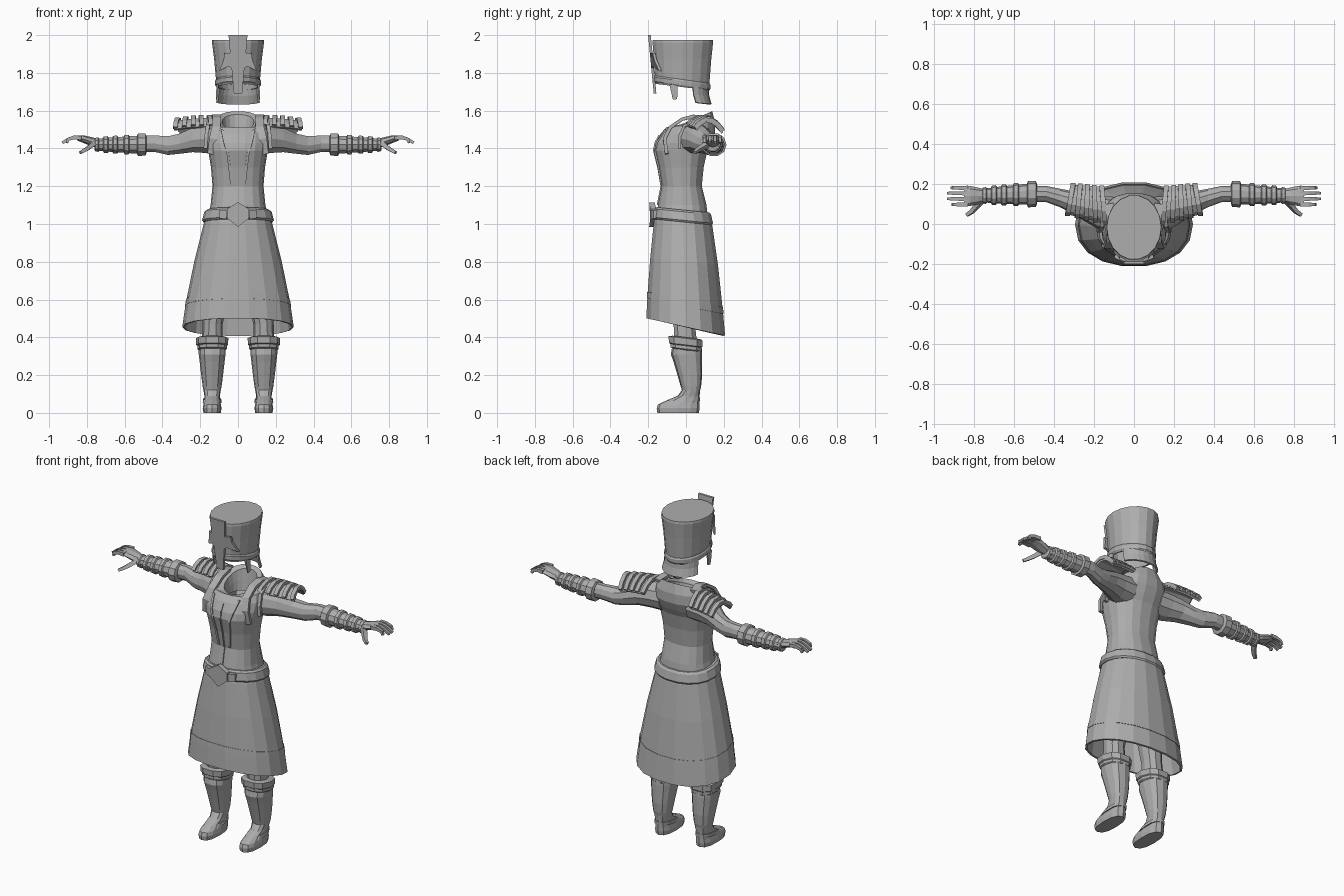
import bpy, bmesh, math
from mathutils import Vector

grey = bpy.data.materials.new("plain grey")
grey.diffuse_color = (0.42, 0.42, 0.42, 1)


def finish(name, bm, mirror=False, solid=0):
    bmesh.ops.recalc_face_normals(bm, faces=bm.faces)
    me = bpy.data.meshes.new(name)
    bm.to_mesh(me)
    bm.free()
    me.materials.append(grey)
    ob = bpy.data.objects.new(name, me)
    bpy.context.collection.objects.link(ob)
    if solid:
        m = ob.modifiers.new("thickness", 'SOLIDIFY')
        m.thickness = solid
        m.offset = -1
    if mirror:
        ob.modifiers.new("mirror", 'MIRROR')
    return ob


def loft(name, rings, caps=(True, True), closed=True, **kw):
    bm = bmesh.new()
    vs = [[bm.verts.new(p) for p in r] for r in rings]
    n = len(vs[0])
    for a, b in zip(vs, vs[1:]):
        for i in range(n if closed else n - 1):
            j = (i + 1) % n
            bm.faces.new((a[i], a[j], b[j], b[i]))
    if caps[0]:
        bm.faces.new(vs[0])
    if caps[1]:
        bm.faces.new(vs[-1])
    return finish(name, bm, **kw)


def oval(t, p):
    c, s = math.cos(t), math.sin(t)
    return math.copysign(abs(c) ** (2 / p), c), math.copysign(abs(s) ** (2 / p), s)


# Horizontal ring: height, half width, front y, back y, tilt in y
def flat_ring(z, rx, y0, y1, tilt=0, cx=0, n=18, p=2.2, a0=0, a1=None):
    cy, ry = (y0 + y1) / 2, (y1 - y0) / 2
    out = []
    for i in range(n):
        t = 2 * math.pi * i / n if a1 is None else a0 + (a1 - a0) * i / (n - 1)
        c, s = oval(t, p)
        out.append((cx + rx * c, cy + ry * s, z + tilt * ry * s))
    return out


# Upright ring facing along x, used for arms
def arm_ring(x, cy, cz, ry, rz, n=10):
    return [(x, cy + ry * math.cos(2 * math.pi * i / n),
             cz + rz * math.sin(2 * math.pi * i / n)) for i in range(n)]


# Rectangular bar swept along a path
def bar(name, pts, side, w, h, taper=1.0, **kw):
    pts = [Vector(p) for p in pts]
    rings = []
    for i, p in enumerate(pts):
        t = (pts[min(i + 1, len(pts) - 1)] - pts[max(i - 1, 0)]).normalized()
        s = Vector(side)
        s = (s - t * s.dot(t)).normalized()
        u = t.cross(s)
        k = 1 + (taper - 1) * i / (len(pts) - 1)
        rings.append([p + s * (a * w * k / 2) + u * (b * h * k / 2)
                      for a, b in ((-1, -1), (1, -1), (1, 1), (-1, 1))])
    return loft(name, rings, **kw)


# Flat outline in x and z given thickness towards +y
def plate(name, outline, y_at, thick, **kw):
    bm = bmesh.new()
    f = [bm.verts.new((x, y_at(x, z), z)) for x, z in outline]
    b = [bm.verts.new((x, y_at(x, z) + thick, z)) for x, z in outline]
    n = len(f)
    bm.faces.new(f)
    bm.faces.new(b[::-1])
    for i in range(n):
        bm.faces.new((f[i], f[(i + 1) % n], b[(i + 1) % n], b[i]))
    return finish(name, bm, **kw)


# Jacket with open neck
torso = [(1.02, .165, -.16, .12), (1.10, .145, -.15, .11), (1.20, .135, -.13, .085),
         (1.30, .143, -.147, .095), (1.39, .158, -.17, .115), (1.43, .165, -.162, .135),
         (1.48, .165, -.135, .155), (1.525, .15, -.105, .155)]
rings = [flat_ring(*r, tilt=.1 if r[0] > 1.5 else 0, p=2.4) for r in torso]
rings += [flat_ring(1.55, .115, -.085, .14, .42), flat_ring(1.54, .085, -.07, .12, .42),
          flat_ring(1.49, .075, -.06, .11, .3), flat_ring(1.45, .07, -.05, .10)]
loft("jacket", rings, caps=(True, False))


def front_y(x, z):
    for a, b in zip(torso, torso[1:]):
        if a[0] <= z <= b[0]:
            k = (z - a[0]) / (b[0] - a[0])
            rx, y0, y1 = (a[i] + (b[i] - a[i]) * k for i in (1, 2, 3))
            return (y0 + y1) / 2 - (y1 - y0) / 2 * max(0, 1 - (x / rx) ** 2.4) ** (1 / 2.4)
    return 0


# Lapels and jacket seams
bar("lapel", [(.125, .10, 1.56), (.115, .04, 1.57), (.112, -.02, 1.555), (.115, -.085, 1.51),
              (.13, front_y(.13, 1.45) - .005, 1.45), (.14, front_y(.14, 1.37) - .003, 1.37)],
    (1, 0, 0), .045, .018, mirror=True)
bar("jacket_panel_edge", [(x, front_y(x, z) - .001, z) for x, z in
                          ((.085, 1.50), (.07, 1.43), (.055, 1.38), (.045, 1.30), (.035, 1.21))],
    (1, 0, 0), .012, .010, mirror=True)
bar("jacket_centre_seam", [(0, front_y(0, z) - .001, z) for z in (1.47, 1.43, 1.39, 1.30, 1.2, 1.1)],
    (1, 0, 0), .006, .008)

# Skirt and raised hem stripe
skirt = [(.455, .295, -.213, .21, -.22), (.58, .277, -.207, .198, -.2),
         (.80, .232, -.192, .172, -.1), (1.0, .182, -.172, .142, -.08), (1.03, .172, -.165, .135, -.08)]
loft("skirt", [flat_ring(*r) for r in skirt], caps=(False, False), solid=.012)
loft("hem_stripe", [flat_ring(.565, .281, -.2105, .202, -.2), flat_ring(.60, .2755, -.208, .1985, -.2)],
     caps=(False, False), solid=.006)

# Belt, buckle and loops
loft("belt", [flat_ring(1.01, .183, -.17, .14, -.1), flat_ring(1.02, .19, -.178, .145, -.1),
              flat_ring(1.065, .178, -.172, .135, -.1), flat_ring(1.075, .165, -.163, .125, -.1)])
plate("buckle", [(0, .985), (.058, 1.03), (.058, 1.08), (0, 1.115), (-.058, 1.08), (-.058, 1.03)],
      lambda x, z: -.195 + abs(x) * .1, .03)
plate("belt_loop", [(.062, 1.025), (.098, 1.03), (.098, 1.075), (.062, 1.075)],
      lambda x, z: -.186 + (x - .06) * .4, .03, mirror=True)

# Sleeves
loft("sleeve", [arm_ring(*r) for r in (
    (.09, .045, 1.455, .09, .085), (.17, .055, 1.452, .085, .08), (.24, .08, 1.445, .07, .068),
    (.31, .11, 1.425, .055, .056), (.37, .13, 1.415, .046, .052), (.44, .15, 1.425, .04, .046),
    (.51, .15, 1.425, .042, .045))], mirror=True)
bar("shoulder_strap", [(.172, -.035, 1.40), (.168, -.035, 1.46), (.16, -.01, 1.52), (.155, .05, 1.545)],
    (1, 0, 0), .02, .015, mirror=True)

# Bracer with ridged bands
prof = [(.485, .05), (.49, .064), (.53, .066), (.535, .052), (.575, .05), (.58, .058), (.60, .057),
        (.605, .047), (.635, .045), (.64, .053), (.66, .052), (.665, .043), (.685, .041), (.69, .05),
        (.71, .048), (.715, .038), (.735, .036), (.74, .042), (.755, .040), (.76, .03)]
loft("bracer", [arm_ring(x, .15 - (x - .485) * .03, 1.42, r, r * .95) for x, r in prof], mirror=True)

# Hand, fingers and thumb
loft("palm", [arm_ring(*r, n=8) for r in (
    (.74, .142, 1.425, .03, .026), (.78, .14, 1.437, .042, .024), (.82, .14, 1.45, .05, .02),
    (.85, .14, 1.455, .05, .014))], mirror=True)
for i, (y, tip) in enumerate(((.098, .905), (.126, .93), (.154, .93), (.181, .91))):
    bar("finger_%d" % (i + 1), [(.83, y, 1.456), (.87, y - .001, 1.458), (.90, y, 1.448), (tip, y, 1.43)],
        (0, 1, 0), .021, .022, taper=.65, mirror=True)
bar("thumb", [(.765, .115, 1.425), (.79, .085, 1.405), (.81, .062, 1.392), (.835, .045, 1.378)],
    (0, 1, 0), .028, .026, taper=.6, mirror=True)

# Shoulder plates with ribs
def shoulder_arc(k, lift=0):
    out = []
    for v, z in ((0, 1.515), (.12, 1.54), (.35, 1.56), (.6, 1.558), (.82, 1.535), (1, 1.50)):
        y0, y1 = 0 + .05 * k, .185 + .012 * k
        out.append((.135 + .02 * (v - .0) * (1 - k) + (.34 - .135) * k - .03 * v * k,
                    y0 + (y1 - y0) * v, z + lift - .022 * k * k + .008 * k))
    return out


loft("shoulder_plate", [shoulder_arc(k / 5) for k in range(6)], caps=(False, False), closed=False,
     solid=.012, mirror=True)
for i, k in enumerate((.04, .28, .5, .73, .96)):
    bar("shoulder_rib_%d" % (i + 1), shoulder_arc(k, .006), (1, 0, 0), .024, .02, mirror=True)

# Boots, knee cuffs and upper legs
CX = .137
boot = [(0, .046, -.152, .068), (.025, .05, -.155, .072), (.045, .046, -.148, .072),
        (.065, .042, -.105, .072), (.09, .041, -.045, .072), (.12, .046, -.022, .075),
        (.14, .05, -.028, .08), (.20, .058, -.045, .086), (.27, .066, -.066, .086),
        (.31, .071, -.08, .086), (.34, .071, -.075, .084)]
loft("boot", [flat_ring(*r, cx=CX, n=12, p=2.5) for r in boot], mirror=True)
loft("ankle_band", [flat_ring(.055, .05, -.10, .074, .1, cx=CX, n=12, p=2.5),
                    flat_ring(.075, .048, -.075, .075, .1, cx=CX, n=12, p=2.5)], mirror=True)
loft("knee_cuff", [flat_ring(z, rx, y0, y1, -.12, cx=CX, n=10, p=2.5) for z, rx, y0, y1 in (
    (.33, .07, -.07, .08), (.338, .078, -.085, .086), (.355, .078, -.085, .086), (.36, .084, -.094, .09),
    (.395, .086, -.096, .09), (.40, .07, -.075, .078))], mirror=True)
loft("upper_leg", [flat_ring(z, rx, y0, y1, cx=cx, n=10) for z, rx, y0, y1, cx in (
    (.38, .056, -.065, .06, CX), (.47, .054, -.068, .05, .135), (.60, .065, -.08, .06, .12),
    (.76, .08, -.09, .07, .10))], mirror=True)

# Helmet shell, brim band and neck guard
loft("helmet", [flat_ring(1.725, .112, -.165, .122, -.12, p=2), flat_ring(1.77, .117, -.167, .127, -.1, p=2),
                flat_ring(1.87, .126, -.172, .136, p=2), flat_ring(1.962, .138, -.18, .146, p=2),
                flat_ring(1.975, .136, -.178, .144, p=2)], caps=(False, True), solid=.008)
loft("helmet_band", [flat_ring(1.728, .116, -.168, .126, -.14, p=2), flat_ring(1.735, .121, -.174, .131, -.14, p=2),
                     flat_ring(1.757, .122, -.174, .132, -.14, p=2), flat_ring(1.765, .117, -.168, .127, -.14, p=2)],
     caps=(False, False))
loft("neck_guard", [flat_ring(z, rx, y0, y1, t, n=11, p=2, a0=math.radians(12), a1=math.radians(168))
                    for z, rx, y0, y1, t in ((1.75, .112, -.09, .118, -.1), (1.69, .113, -.085, .123, -.1),
                                             (1.645, .119, -.07, .135, -.1))],
     caps=(False, False), closed=False, solid=.01)
bar("ear_guard", [(.108, -.065, 1.74), (.112, -.062, 1.70), (.113, -.058, 1.66)],
    (0, 1, 0), .045, .01, taper=.5, mirror=True)

# Cross plate with nose guard
half = [(.05, 2.0), (.042, 1.905), (.072, 1.905), (.076, 1.87), (.10, 1.81), (.05, 1.835),
        (.034, 1.825), (.022, 1.69)]
plate("cross_plate", half + [(-x, z) for x, z in half[::-1]],
      lambda x, z: -.178 - max(0, z - 1.74) * .13 + (1.74 - z) * .1 * (z < 1.74) + x * x * 4.5, .014)
